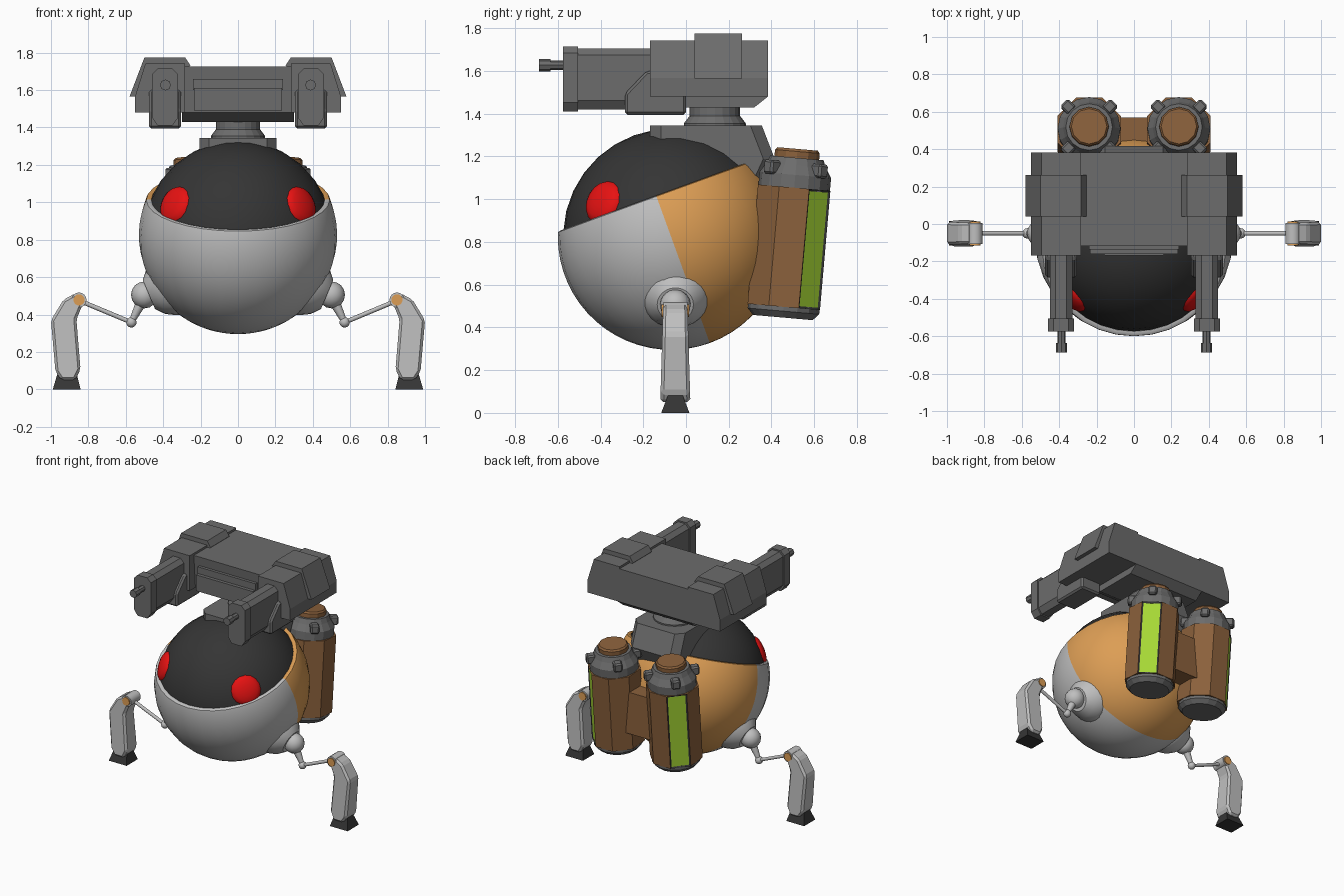
import bpy, bmesh, math
from mathutils import Matrix, Vector

cube = bpy.data.objects.get("Cube")
if cube:
    bpy.data.objects.remove(cube)


def material(name, r, g, b):
    m = bpy.data.materials.new(name)
    m.use_nodes = True
    m.diffuse_color = (r, g, b, 1)
    m.node_tree.nodes["Principled BSDF"].inputs["Base Color"].default_value = (r, g, b, 1)
    return m


WHITE = material("light_grey", .52, .52, .52)
GREY = material("gun_grey", .15, .15, .15)
DARK = material("charcoal", .035, .035, .035)
RED = material("eye_red", .8, .006, .006)
ORANGE = material("orange", .72, .34, .09)
BROWN = material("brown", .26, .12, .045)
GREEN = material("green", .38, .68, .035)


def finish(name, bm, mats, pair=False, smooth=False):
    """Turn a bmesh into an object, or a left and right pair."""
    bmesh.ops.recalc_face_normals(bm, faces=bm.faces)
    for prefix in (("left_", "right_") if pair else ("",)):
        if prefix == "right_":
            bmesh.ops.scale(bm, vec=(-1, 1, 1), verts=bm.verts)
            bmesh.ops.reverse_faces(bm, faces=bm.faces)
        me = bpy.data.meshes.new(prefix + name)
        bm.to_mesh(me)
        for m in mats:
            me.materials.append(m)
        if smooth:
            me.shade_smooth()
            me.set_sharp_from_angle(angle=math.radians(35))
        bpy.context.collection.objects.link(bpy.data.objects.new(prefix + name, me))
    bm.free()


def lathe(profile, segs, matrix=Matrix(), offset=0.0):
    """Spin (radius, height) points round the z axis."""
    bm = bmesh.new()
    turn = Matrix.Rotation(offset, 3, 'Z')
    vs = [bm.verts.new(turn @ Vector((r, 0, z))) for r, z in profile]
    for a, b in zip(vs, vs[1:]):
        bm.edges.new((a, b))
    bmesh.ops.spin(bm, geom=bm.verts[:] + bm.edges[:], axis=(0, 0, 1), cent=(0, 0, 0),
                   steps=segs, angle=math.tau, use_duplicate=False)
    bmesh.ops.remove_doubles(bm, verts=bm.verts, dist=1e-4)
    bmesh.ops.transform(bm, matrix=matrix, verts=bm.verts)
    return bm


def closed(profile):
    return [(0, profile[0][1])] + profile + [(0, profile[-1][1])]


def prism(points, axis, a, b, bevel=0.0):
    """Extrude an outline along x (points y,z) or y (points x,z)."""
    bm = bmesh.new()
    place = (lambda p, d: (d, p[0], p[1])) if axis == 'x' else (lambda p, d: (p[0], d, p[1]))
    ends = [[bm.verts.new(place(p, d)) for p in points] for d in (a, b)]
    for loop in ends:
        bm.faces.new(loop)
    n = len(points)
    for i in range(n):
        j = (i + 1) % n
        bm.faces.new((ends[0][i], ends[0][j], ends[1][j], ends[1][i]))
    bmesh.ops.recalc_face_normals(bm, faces=bm.faces)
    if bevel:
        bmesh.ops.bevel(bm, geom=bm.edges[:], offset=bevel, segments=1, affect='EDGES', profile=.5)
    return bm


def box(x0, x1, y0, y1, z0, z1, bevel=0.0):
    return prism([(x0, z0), (x1, z0), (x1, z1), (x0, z1)], 'y', y0, y1, bevel)


def along(start, end):
    d = Vector(end) - Vector(start)
    return Matrix.Translation(start) @ d.to_track_quat('Z', 'Y').to_matrix().to_4x4(), d.length


def rod(name, start, end, r0, r1, mat, segs=12):
    m, length = along(start, end)
    finish(name, lathe(closed([(r0, 0), (r1, length)]), segs, m), [mat], True, True)


def ball(name, center, scale, mat, pair=True, rot=Matrix(), segs=24):
    bm = bmesh.new()
    m = Matrix.Translation(center) @ rot @ Matrix.Diagonal((*scale, 1))
    bmesh.ops.create_uvsphere(bm, u_segments=segs, v_segments=segs // 2, radius=1, matrix=m)
    finish(name, bm, [mat], pair, True)


# Round body: tilted open shell, rear half orange, dark dome inside
C = Vector((0, -.07, .825))
tilt = Matrix.Translation(C) @ Matrix.Rotation(math.radians(20), 4, 'X')
R, cut = .53, .185
top = math.asin(cut / R)
prof = [(R * math.cos(t), R * math.sin(t))
        for t in (-math.pi / 2 + i * (top + math.pi / 2) / 18 for i in range(19))]
prof[0] = (0, -R)
prof += [(.49, .2), (.477, .204), (.464, .2), (.458, .185), (.47, .1)]
shell = lathe(prof, 32, tilt)
back = tilt.to_3x3() @ Vector((0, 1, 0))
for f in shell.faces:
    f.material_index = int((f.calc_center_median() - C).dot(back) > 0)
finish("body_shell", shell, [WHITE, ORANGE], smooth=True)
ball("head_dome", C, (.505, .505, .505), DARK, False, Matrix.Rotation(math.radians(20), 4, 'X'), 32)

# Eyes
look = Vector((.345, -.325, .165)).normalized()
ball("eye", C + look * .488, (.105, .105, .038), RED,
     rot=look.to_track_quat('Z', 'Y').to_matrix().to_4x4(), segs=16)

# Hips and thin struts
Y = -.05
hip, _ = along((.375, Y, .55), (.375 + .92, Y, .55 - .39))
finish("hip_socket", lathe(closed([(.165, -.09), (.165, .0), (.155, .025), (.13, .07), (.085, .11)]),
                           24, hip), [WHITE], True, True)
ball("hip_ball", (.5, Y, .505), (.072,) * 3, WHITE, segs=16)
rod("upper_strut", (.52, Y, .46), (.57, Y, .358), .028, .015, WHITE)
ball("strut_joint", (.57, Y, .358), (.028,) * 3, WHITE, segs=12)
rod("lower_strut", (.57, Y, .358), (.85, Y, .475), .012, .012, WHITE)

# Lower legs, widening a little towards the foot
leg = prism([(.87, .513), (.933, .48), (1, .369), (.976, .096), (.945, .05),
             (.87, .05), (.842, .107), (.864, .374), (.83, .455)], 'y', -.06, .06, .014)
for v in leg.verts:
    v.co.y = v.co.y * (1.2 - .5 * v.co.z) + Y
finish("lower_leg", leg, [WHITE], True)
rod("knee_sleeve", (.85, Y - .056, .478), (.85, Y + .056, .478), .04, .04, WHITE, 16)
rod("knee_pin", (.85, Y - .064, .478), (.85, Y + .064, .478), .03, .03, ORANGE, 16)
foot = prism([(.842, 0), (.99, 0), (.962, .095), (.865, .095)], 'y', -.066, .066)
for v in foot.verts:
    v.co.y = v.co.y * (1 if v.co.z < .05 else .45) + Y
finish("foot", foot, [DARK], True)

# Neck block and turntable
neck = prism([(-.168, 1.2), (-.168, 1.345), (.355, 1.345), (.416, 1.187), (.33, 1.0), (.1, 1.0)],
             'x', -.205, .205)
edges = [e for e in neck.edges if abs(e.verts[0].co.x - e.verts[1].co.x) < .01
         and abs(e.verts[0].co.z - e.verts[1].co.z) > .1]
bmesh.ops.bevel(neck, geom=edges, offset=.05, segments=1, affect='EDGES', profile=.5)
finish("neck_block", neck, [GREY])
finish("turntable", lathe(closed([(.145, 1.34), (.145, 1.355), (.118, 1.39), (.118, 1.45)]), 20,
                          Matrix.Translation((0, .135, 0))), [GREY])

# Turret centre, front grille
finish("turret_body", prism([(.383, 1.727), (.383, 1.48), (.32, 1.43), (-.01, 1.43), (-.1, 1.48),
                             (-.118, 1.727)], 'x', -.3, .3), [GREY])
finish("turret_grille", box(-.235, .235, -.16, 0, 1.49, 1.61), [GREY])
finish("turret_grille_step", box(-.24, .24, -.135, 0, 1.6, 1.66), [GREY])

# Side housings with a raised band
finish("turret_housing", prism([(.283, 1.48), (.283, 1.743), (.495, 1.743), (.55, 1.567), (.55, 1.48)],
                               'y', -.168, .383), [GREY], True)
finish("housing_band", prism([(.255, 1.733), (.283, 1.775), (.5, 1.775), (.58, 1.565), (.4, 1.565)],
                             'y', .04, .262), [GREY], True)


# Guns: rounded-bottom body, bracket, muzzle plate, barrel
def gun_outline(half, low, high):
    c = .03
    return [(.39 - half + c, low), (.39 + half - c, low), (.39 + half, low + c * 1.4),
            (.39 + half, high - c), (.39 + half - c, high), (.39 - half + c, high),
            (.39 - half, high - c), (.39 - half, low + c * 1.4)]


finish("gun_body", prism(gun_outline(.06, 1.42, 1.705), 'y', -.51, .0), [GREY], True)
finish("muzzle_plate", prism(gun_outline(.07, 1.411, 1.715), 'y', -.575, -.505), [GREY], True)
finish("gun_bracket", prism([(-.285, 1.395), (-.285, 1.495), (-.185, 1.6), (0, 1.6), (0, 1.395)],
                            'x', .305, .475, .012), [GREY], True)
rod("barrel", (.388, -.5, 1.627), (.388, -.65, 1.627), .022, .022, GREY, 8)
rod("barrel_tip", (.388, -.635, 1.627), (.388, -.687, 1.627), .029, .029, GREY, 8)

# Back tanks: octagonal, with a green window facing outwards and back
tank = Matrix.Translation((.24, .482, .775)) @ Matrix.Rotation(math.radians(-5), 4, 'X')
eighth = math.pi / 8
jacket = lathe(closed([(.184, -.28), (.184, .28)]), 8, tank, eighth)
bmesh.ops.recalc_face_normals(jacket, faces=jacket.faces)
outward = tank.to_3x3() @ Vector((1, 1, 0)).normalized()
window = max(jacket.faces, key=lambda f: f.normal.dot(outward))
rim = bmesh.ops.inset_individual(jacket, faces=[window], thickness=.014, depth=-.006)
for f in rim["faces"]:
    f.material_index = 1
window.material_index = 2
finish("tank_jacket", jacket, [BROWN, DARK, GREEN], True)
finish("tank_base", lathe(closed([(.14, -.33), (.168, -.3), (.168, -.27)]), 16, tank), [GREY], True)
finish("tank_shoulder", lathe(closed([(.168, .27), (.168, .34), (.14, .385), (.125, .42)]), 16, tank),
       [GREY], True)
finish("tank_cap", lathe(closed([(.105, .4), (.105, .45), (.095, .462)]), 12, tank), [BROWN], True)
for i in range(4):
    clamp = box(.125, .19, -.03, .03, .335, .4, .01)
    spin = Matrix.Rotation(math.pi * (i / 2 + .25), 4, 'Z')
    bmesh.ops.transform(clamp, matrix=tank @ spin, verts=clamp.verts)
    finish("tank_clamp_%d" % (i + 1), clamp, [GREY], True)

# Block joining the tanks
finish("tank_link", box(-.12, .12, .42, .57, .62, .93), [BROWN])
